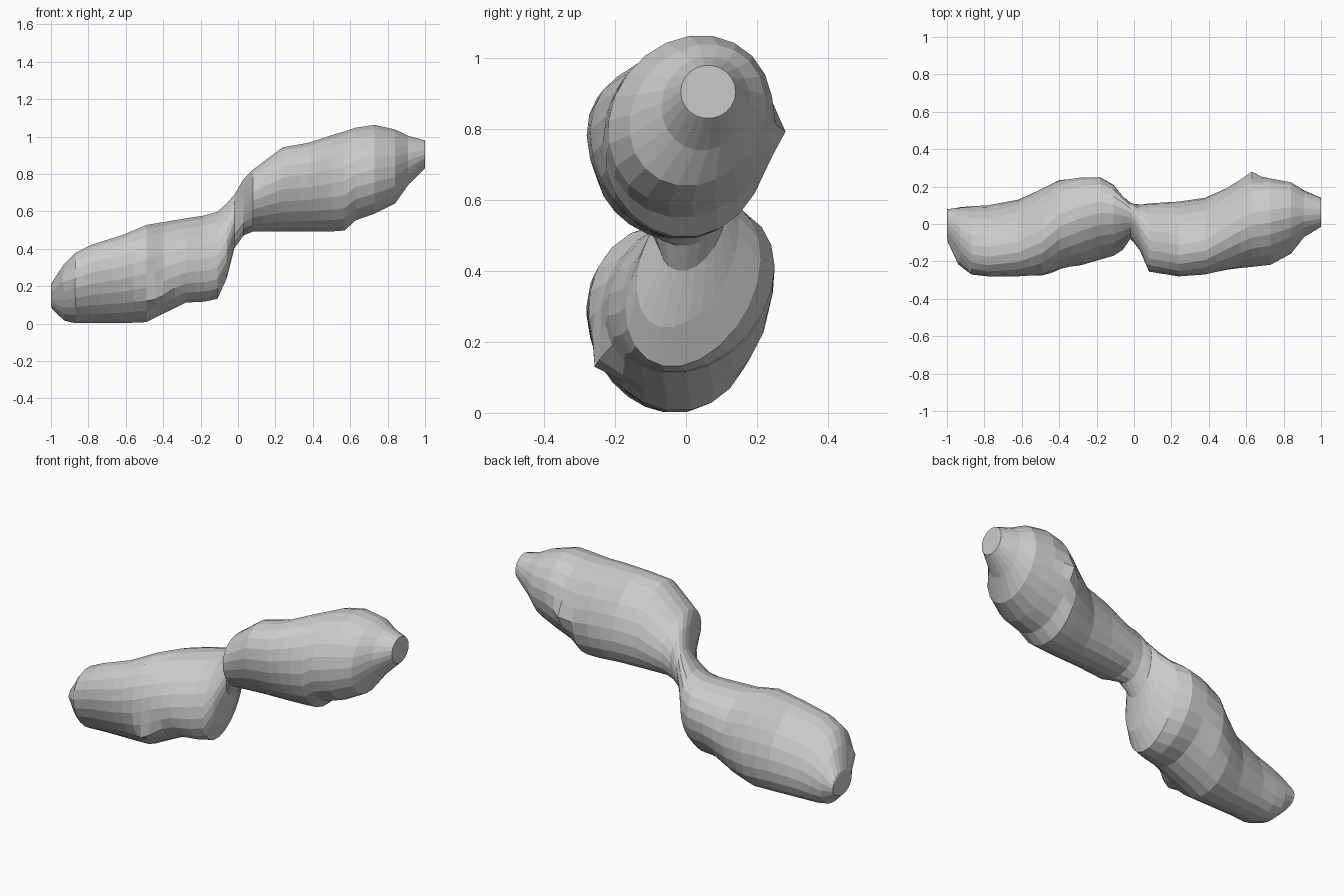
import bpy, bmesh, math
from mathutils import Vector

if "Cube" in bpy.data.objects:
    bpy.data.objects.remove(bpy.data.objects["Cube"])

# Sections along x: x, y min, y max, z min, z max, sideways lean of the top
SECTIONS = [
    (-1.00, -.06, .08, .09, .20, 0),
    (-.995, -.10, .08, .08, .22, 0),
    (-.93, -.20, .09, .015, .32, -.03),
    (-.87, -.27, .095, 0, .38, -.05),
    (-.78, -.28, .10, 0, .425, -.06),
    (-.62, -.28, .13, 0, .475, -.05),
    (-.49, -.275, .19, .005, .53, -.02),
    (-.40, -.24, .235, .05, .545, .02),
    (-.28, -.22, .25, .11, .565, .05),
    (-.18, -.19, .25, .115, .58, .06),
    (-.11, -.17, .21, .13, .60, .06),
    (-.06, -.14, .15, .24, .645, .06),
    (-.02, -.08, .115, .40, .69, .03),
    (.03, -.14, .105, .47, .775, -.01),
    (.08, -.255, .11, .49, .825, -.04),
    (.24, -.28, .12, .49, .945, -.06),
    (.38, -.27, .14, .49, .97, -.05),
    (.50, -.245, .195, .49, 1.01, -.02),
    (.57, -.235, .23, .495, 1.03, 0),
    (.63, -.23, .245, .55, 1.05, .02),
    (.73, -.22, .245, .585, 1.065, .03),
    (.84, -.16, .225, .64, 1.04, .03),
    (.91, -.07, .18, .74, 1.005, .01),
    (1.00, -.015, .14, .83, .98, 0),
]
SIDES = 22


def ring_points(x, y0, y1, z0, z1, lean):
    cy, cz = (y0 + y1) / 2, (z0 + z1) / 2
    half_h = (z1 - z0) / 2
    half_w = math.sqrt(max(((y1 - y0) / 2) ** 2 - lean ** 2, 1e-5))
    pts = []
    for i in range(SIDES):
        a = 2 * math.pi * i / SIDES
        c, s = math.cos(a), math.sin(a)
        pts.append(Vector((x, cy + half_w * c + lean * s, cz + half_h * s)))
    return pts


# Small raised nubs: centre, reach, outward push
NUBS = [
    (Vector((.63, .24, .78)), .075, Vector((0, .05, -.01))),
    (Vector((-.43, -.22, .16)), .085, Vector((0, -.05, -.02))),
    (Vector((-.90, -.21, .22)), .07, Vector((-.02, -.03, .02))),
]


def pushed(p):
    q = p.copy()
    for centre, reach, push in NUBS:
        d = (p - centre).length
        if d < reach:
            q += push * (1 - d / reach)
    return q


# Lumpy twin-lobed body lofted through the sections
bm = bmesh.new()
stations = []
for a, b in zip(SECTIONS, SECTIONS[1:]):
    steps = max(1, round((b[0] - a[0]) / .055))
    for k in range(steps):
        t = k / steps
        stations.append([u + (v - u) * t for u, v in zip(a, b)])
stations.append(SECTIONS[-1])
rings = [[bm.verts.new(pushed(p)) for p in ring_points(*s)] for s in stations]
for r, q in zip(rings, rings[1:]):
    for i in range(SIDES):
        j = (i + 1) % SIDES
        bm.faces.new((r[i], r[j], q[j], q[i]))
bm.faces.new(rings[0])
bm.faces.new(rings[-1])
bmesh.ops.recalc_face_normals(bm, faces=bm.faces[:])
mesh = bpy.data.meshes.new("lumpy_body")
bm.to_mesh(mesh)
bm.free()
body = bpy.data.objects.new("lumpy_body", mesh)
bpy.context.collection.objects.link(body)
